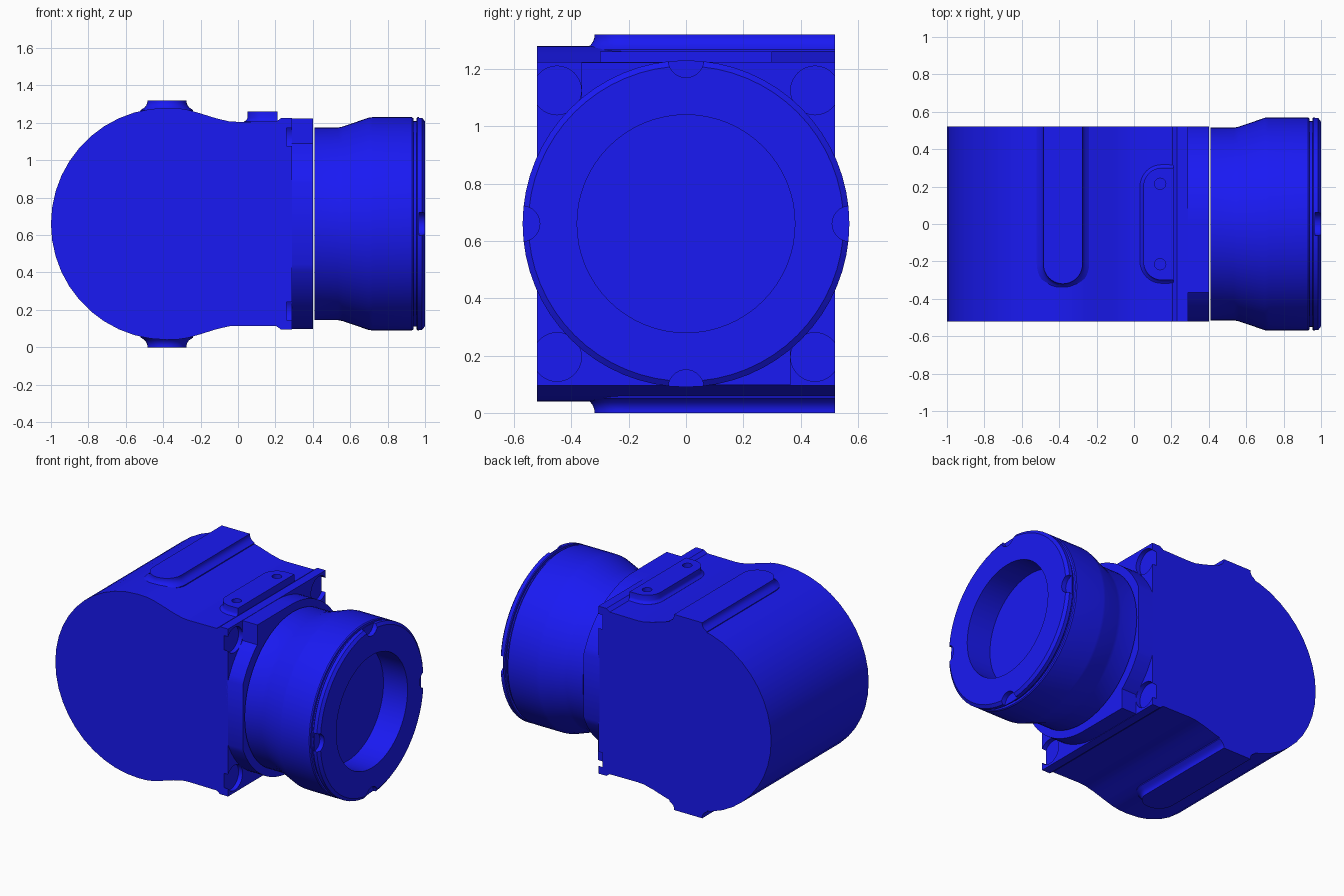
import bpy, bmesh, math
from math import sin, cos, pi, asin, radians

if "Cube" in bpy.data.objects:
    bpy.data.objects.remove(bpy.data.objects["Cube"])

ZC = 0.66           # height of the optical axis
blue = bpy.data.materials.new("blue")
blue.diffuse_color = (0.01, 0.01, 0.9, 1)
blue.use_nodes = True
blue.node_tree.nodes["Principled BSDF"].inputs["Base Color"].default_value = blue.diffuse_color


def loft(name, rings, smooth=30):
    """Skin a stack of equal-length point rings and cap both ends."""
    bm = bmesh.new()
    loops = [[bm.verts.new(p) for p in r] for r in rings]
    n = len(loops[0])
    for a, b in zip(loops, loops[1:]):
        for i in range(n):
            j = (i + 1) % n
            bm.faces.new((a[i], a[j], b[j], b[i]))
    bm.faces.new(loops[0])
    bm.faces.new(loops[-1])
    bmesh.ops.recalc_face_normals(bm, faces=bm.faces)
    me = bpy.data.meshes.new(name)
    bm.to_mesh(me)
    bm.free()
    ob = bpy.data.objects.new(name, me)
    bpy.context.collection.objects.link(ob)
    me.materials.append(blue)
    finish(ob, smooth)
    return ob


def finish(ob, angle=30):
    bpy.ops.object.select_all(action='DESELECT')
    ob.select_set(True)
    bpy.context.view_layer.objects.active = ob
    bpy.ops.object.shade_smooth_by_angle(angle=radians(angle))


def arc(cx, cy, r, a0, a1, n):
    return [(cx + r * cos(radians(a0 + (a1 - a0) * i / n)),
             cy + r * sin(radians(a0 + (a1 - a0) * i / n))) for i in range(n + 1)]


def x_ring(x, r, y=0, z=ZC, n=64):
    return [(x, y + b, z + c) for b, c in arc(0, 0, r, 0, 360, n)[:-1]]


def cut(ob, cutters):
    """Subtract each cutter, then remove it."""
    for c in cutters:
        c.hide_render = True
        m = ob.modifiers.new("cut", 'BOOLEAN')
        m.operation, m.solver, m.object = 'DIFFERENCE', 'EXACT', c
        bpy.ops.object.select_all(action='DESELECT')
        bpy.context.view_layer.objects.active = ob
        ob.select_set(True)
        bpy.ops.object.modifier_apply(modifier=m.name)
        bpy.data.objects.remove(c)
    finish(ob)


# Housing: side profile (round back, dipped neck, end plate) mirrored about the axis
top = [(0.29, 1.225), (0.23, 1.225), (0.205, 1.207), (0.0, 1.205), (-0.05, 1.208),
       (-0.12, 1.225), (-0.2, 1.25), (-0.27, 1.27), (-0.32, 1.278)]
back = arc(-0.38, ZC, 0.62, 90, 270, 22)
profile = top + back + [(x, 2 * ZC - z) for x, z in reversed(top)]
housing = loft("housing", [[(x, y, z) for x, z in profile] for y in (-0.52, 0.52)])

# Screw counterbores in the four plate corners
cut(housing, [loft("bore_cutter", [x_ring(x, 0.085, sy * 0.45, ZC + sz * 0.465, 32)
                                   for x in (0.26, 0.35)])
              for sy in (-1, 1) for sz in (-1, 1)])

# Collar: flat-sided disc with a square shoulder at two opposite corners
R, S, W = 0.563, 0.365, 0.52
a1, a2 = (math.degrees(pi / 2 + asin(v / R)) for v in (S, W))
half = [(0, R), (-S, R)] + arc(0, 0, R, a1, a2, 6) + arc(0, 0, R, 360 - a2, 270, 16)[:-1]
section = half + [(-y, -z) for y, z in half]
loft("collar", [[(x, y, ZC + z) for y, z in section] for x in (0.28, 0.4)])

# Lens barrel: turned profile ending in a deep front bore
barrel = [(0.41, 0.515), (0.535, 0.515), (0.56, 0.52), (0.70, 0.568), (0.72, 0.57),
          (0.93, 0.57), (0.937, 0.565), (0.937, 0.55), (0.955, 0.55), (0.955, 0.565),
          (0.96, 0.57), (0.985, 0.57), (1.0, 0.55), (1.0, 0.38), (0.82, 0.38)]
lens = loft("lens_barrel", [x_ring(x, r) for x, r in barrel])

# Four half-round wrench notches on the front rim
cut(lens, [loft("notch_cutter", [x_ring(x, 0.062, 0.572 * cos(k * pi / 2),
                                        ZC + 0.572 * sin(k * pi / 2), 32)
                                 for x in (0.968, 1.05)]) for k in range(4)])


# Long rounded rails, top and bottom, with a flared foot
def rail_outline(off):
    w = 0.105 + off
    return arc(-0.38, -0.215, w, 180, 360, 20) + [(-0.38 + w, 0.52), (-0.38 - w, 0.52)]


flare = [(0, 1.32), (0, 1.308), (0.004, 1.296), (0.013, 1.283), (0.035, 1.268), (0.035, 1.18)]
for name, flip in (("top_rail", False), ("bottom_rail", True)):
    loft(name, [[(x, y, 2 * ZC - z if flip else z) for x, y in rail_outline(o)]
                for o, z in flare], 40)


# Mounting pad on top with two screw holes
def pad_outline(off):
    r = 0.1 + off
    return (arc(0.15, 0.2, r, 90, 180, 10) + arc(0.15, -0.2, r, 180, 270, 10)
            + [(0.21, -0.2 - r), (0.21, 0.2 + r)])


pad_flare = [(0, 1.26), (0, 1.225), (0.005, 1.215), (0.018, 1.206), (0.018, 1.17)]
pad = loft("mounting_pad", [[(x, y, z) for x, y in pad_outline(o)] for o, z in pad_flare], 40)
cut(pad, [loft("hole_cutter", [[(x, y, z) for x, y in arc(0.14, cy, 0.03, 0, 360, 24)[:-1]]
                               for z in (1.21, 1.3)]) for cy in (-0.215, 0.215)])
